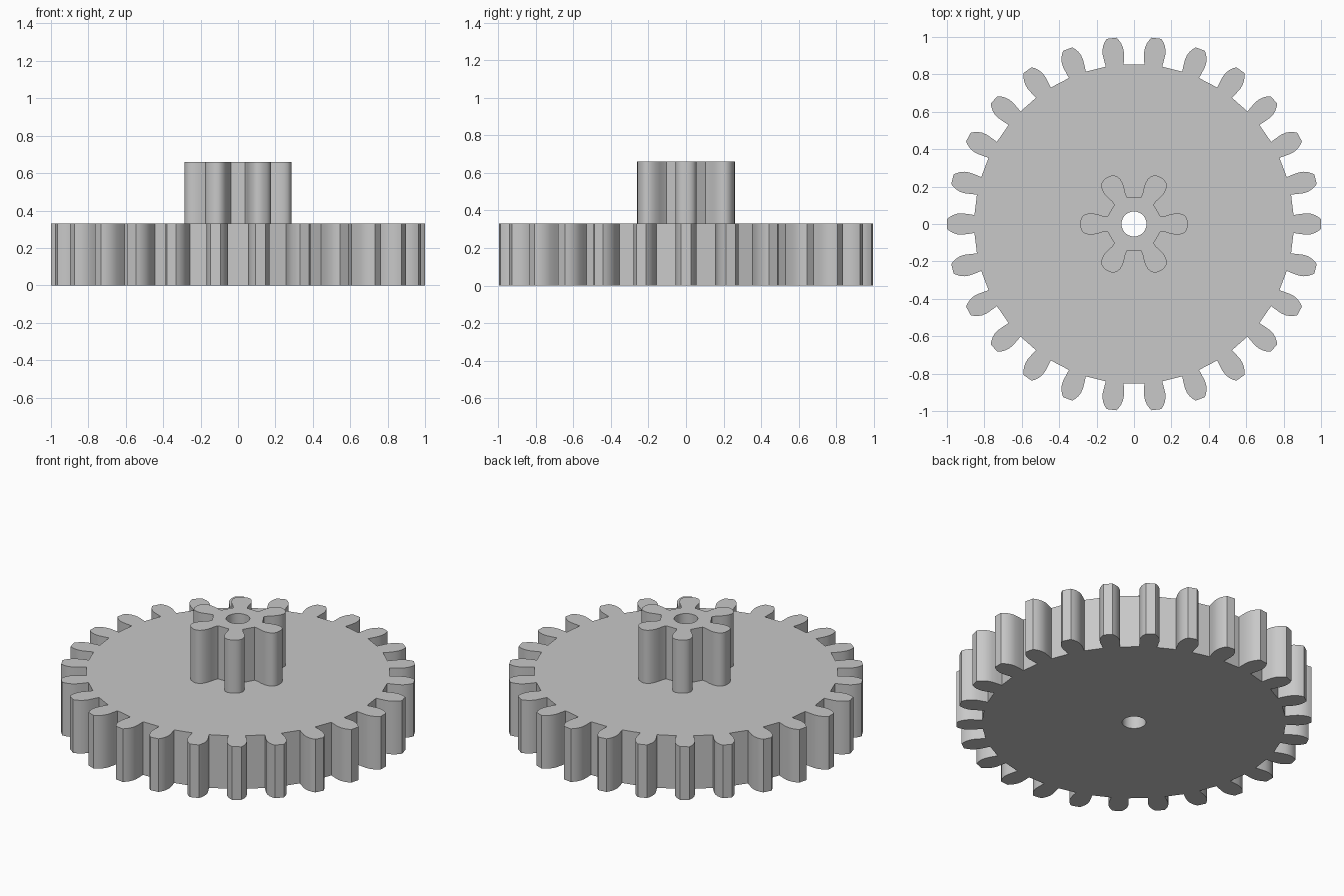
import bpy
import bmesh
import math
from mathutils import Matrix, Vector

cube = bpy.data.objects.get("Cube")
if cube:
    bpy.data.objects.remove(cube, do_unlink=True)

grey = bpy.data.materials.new("plain grey")
grey.use_nodes = True
grey.diffuse_color = (0.58, 0.58, 0.58, 1)
grey.node_tree.nodes["Principled BSDF"].inputs["Base Color"].default_value = grey.diffuse_color

BORE_RADIUS = 0.067
THICKNESS = 0.33


def closed_loop(bm, points):
    verts = [bm.verts.new(p) for p in points]
    return [bm.edges.new((a, b)) for a, b in zip(verts, verts[1:] + verts[:1])]


def make_gear(name, teeth, flank, bottom):
    """Repeat a mirrored tooth flank (radius, half width) around a bored disc."""
    tooth = [Vector((r, -w, 0)) for r, w in flank]
    tooth += [Vector((r, w, 0)) for r, w in reversed(flank)]
    outline = []
    for i in range(teeth):
        turn = Matrix.Rotation(math.tau * i / teeth, 3, "Z")
        outline += [turn @ p for p in tooth]
    bore = [Vector((BORE_RADIUS * math.cos(math.tau * i / 32),
                    BORE_RADIUS * math.sin(math.tau * i / 32), 0)) for i in range(32)]

    # Fill the outline around the bore and extrude it upwards
    bm = bmesh.new()
    edges = closed_loop(bm, outline) + closed_loop(bm, bore)
    bmesh.ops.triangle_fill(bm, edges=edges, use_beauty=True, normal=(0, 0, 1))
    top = bmesh.ops.extrude_face_region(bm, geom=bm.faces[:], use_keep_orig=True)
    raised = [v for v in top["geom"] if isinstance(v, bmesh.types.BMVert)]
    bmesh.ops.translate(bm, verts=raised, vec=(0, 0, THICKNESS))
    bmesh.ops.recalc_face_normals(bm, faces=bm.faces[:])

    mesh = bpy.data.meshes.new(name)
    bm.to_mesh(mesh)
    bm.free()
    mesh.materials.append(grey)
    gear = bpy.data.objects.new(name, mesh)
    gear.location.z = bottom
    bpy.context.collection.objects.link(gear)

    # Smooth the curved flanks, keep corners sharp
    bpy.ops.object.select_all(action="DESELECT")
    gear.select_set(True)
    bpy.context.view_layer.objects.active = gear
    bpy.ops.object.shade_smooth_by_angle(angle=math.radians(28))
    return gear


# Wide lower gear
make_gear("large_gear", 26,
          [(0.853, 0.048), (0.885, 0.053), (0.92, 0.057), (0.945, 0.055),
           (0.967, 0.048), (0.985, 0.038), (1.0, 0.026)], 0)

# Small upper gear
make_gear("small_gear", 6,
          [(0.142, 0.039), (0.165, 0.042), (0.19, 0.05), (0.22, 0.057), (0.245, 0.056),
           (0.265, 0.05), (0.278, 0.038), (0.285, 0.022), (0.287, 0.008)], THICKNESS)
